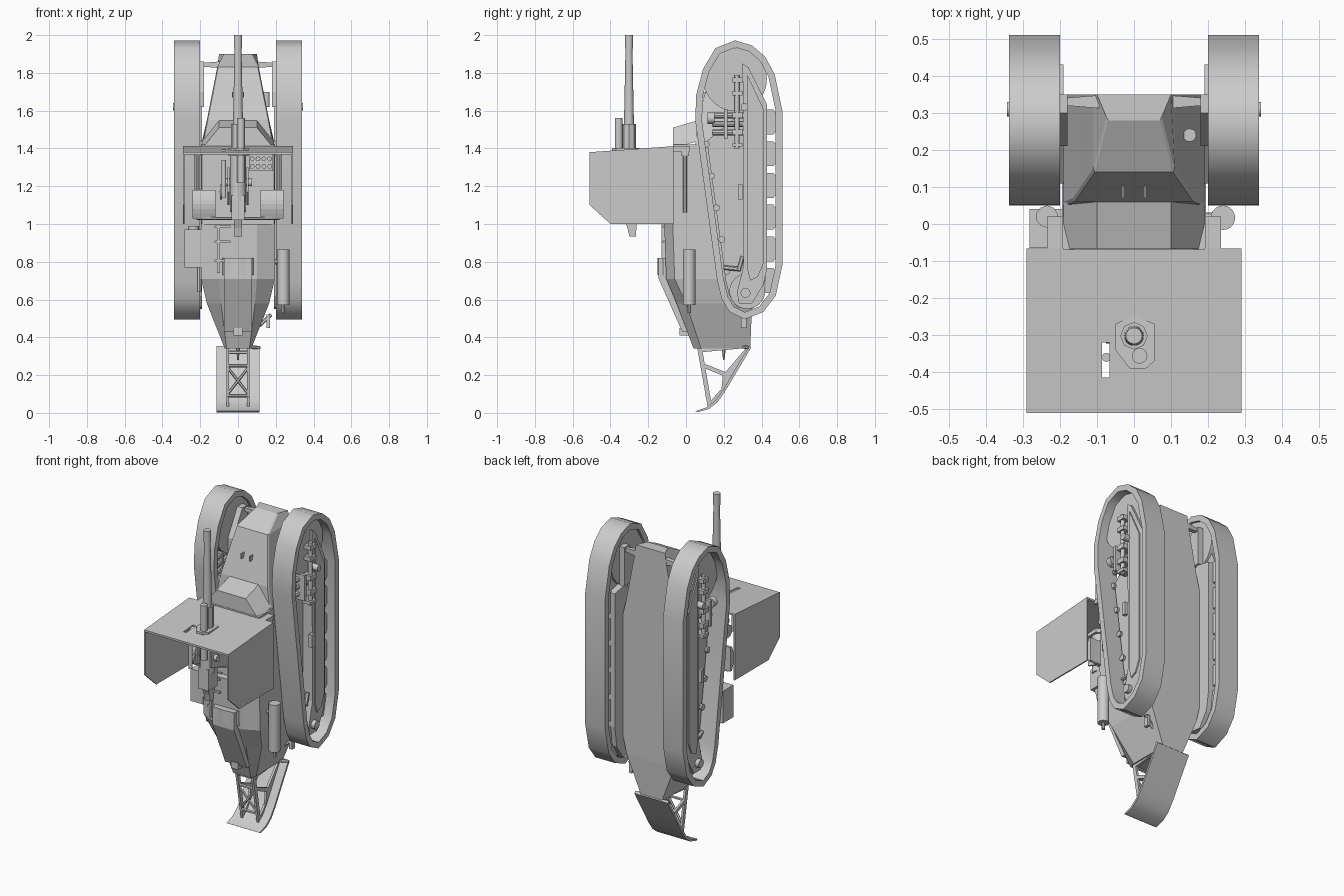
import bpy, bmesh, math
from mathutils import Vector


def finish(name, bm, smooth=False):
    bmesh.ops.remove_doubles(bm, verts=bm.verts, dist=1e-5)
    bmesh.ops.recalc_face_normals(bm, faces=bm.faces)
    me = bpy.data.meshes.new(name)
    bm.to_mesh(me)
    bm.free()
    ob = bpy.data.objects.new(name, me)
    bpy.context.collection.objects.link(ob)
    if smooth:
        bpy.ops.object.select_all(action='DESELECT')
        ob.select_set(True)
        bpy.context.view_layer.objects.active = ob
        bpy.ops.object.shade_smooth_by_angle(angle=math.radians(40))
    return ob


def loft(name, rings, closed=False, smooth=False):
    bm = bmesh.new()
    vs = [[bm.verts.new(p) for p in r] for r in rings]
    pairs = list(zip(vs, vs[1:])) + ([(vs[-1], vs[0])] if closed else [])
    for a, b in pairs:
        n = len(a)
        for i in range(n):
            j = (i + 1) % n
            bm.faces.new((a[i], a[j], b[j], b[i]))
    if not closed:
        bm.faces.new(vs[0])
        bm.faces.new(vs[-1])
    return finish(name, bm, smooth)


def prism_x(name, pts, x0, x1, smooth=False):
    return loft(name, [[(x, y, z) for y, z in pts] for x in (x0, x1)], smooth=smooth)


def box(name, x0, x1, y0, y1, z0, z1):
    return prism_x(name, [(y0, z0), (y1, z0), (y1, z1), (y0, z1)], x0, x1)


def tube(name, p0, p1, r, r2=None, n=16):
    p0, p1 = Vector(p0), Vector(p1)
    d = p1 - p0
    bm = bmesh.new()
    bmesh.ops.create_cone(bm, cap_ends=True, segments=n, radius1=r,
                          radius2=r if r2 is None else r2, depth=d.length)
    bm.transform(d.to_track_quat('Z', 'Y').to_matrix().to_4x4())
    bmesh.ops.translate(bm, verts=bm.verts, vec=(p0 + p1) / 2)
    return finish(name, bm, n > 8)


def ring(z, w1, y1, w2, y2, w3, y3):
    return [(w1, y1, z), (w2, y2, z), (w3, y3, z), (-w3, y3, z), (-w2, y2, z), (-w1, y1, z)]


# hull: tail taper, engine deck, fighting compartment, nose and cab
loft("rear_hull", [ring(.34, .06, .04, .07, .08, .07, .34), ring(.58, .09, -.05, .165, .0, .165, .35),
                   ring(.71, .1, -.105, .195, -.06, .195, .35), ring(1.0, .1, -.115, .195, -.07, .195, .35)])
loft("middle_hull", [ring(1.0, .19, -.07, .195, -.06, .195, .35), ring(1.42, .19, -.07, .195, -.06, .195, .35)])
loft("nose_hull", [ring(1.42, .185, .05, .19, .06, .195, .35), ring(1.55, .16, .06, .165, .07, .165, .35),
                   ring(1.83, .105, .14, .11, .15, .11, .35), ring(1.9, .07, .28, .075, .29, .1, .35)])
loft("driver_cab", [[(x * s, y, z + dz) for s, x, z in
                     ((1, .19, 1.4), (1, .1, 1.51), (-1, .1, 1.51), (-1, .19, 1.4))]
                    for y, dz in ((-.068, 0), (.06, .038))])
for x in (-.03, .03):
    box("vision_hook", x - .003, x + .003, .07, .11, 1.67, 1.70)

# engine cover and louvre on the tail
prism_x("engine_cover", [(-.145, .82), (-.145, .71), (-.02, .43), (.02, .43), (-.1, .72), (-.1, .82)], -.075, .075)
loft("curved_louvre", [[(.085 * math.sin(a), -.10 - .05 * math.cos(a), z)
                        for a in [math.pi * (i / 8 - .5) for i in range(9)]] for z in (.73, .82)])
box("deck_hinge", -.11, -.095, -.13, -.1, .74, 1.0)
for z in (.8, .9, .98):
    box("deck_clamp", -.125, -.04, -.125, -.11, z, z + .012)
tube("tow_pin", (0, .2, .28), (0, .2, .36), .004, .012, 8)
box("tow_block", -.025, .025, -.035, .02, .41, .45)

# tail skid plate with side trusses cut from flat plate
skid = [(.345, .345), (.27, .22), (.205, .11), (.165, .055), (.12, .02), (.06, .003)]
prism_x("skid_plate", skid + [(y - .01, z + .01 if z > .01 else z + .006) for y, z in reversed(skid)],
        -.115, .115, smooth=True)
for s in (-1, 1):
    x0, x1 = s * .048, s * .062
    for pts in ([(.06, .34), (.085, .34), (.135, .05), (.115, .03)],
                [(.06, .34), (.07, .32), (.335, .345), (.32, .36)],
                [(.085, .265), (.09, .24), (.20, .195), (.21, .215)],
                [(.335, .345), (.32, .345), (.195, .20), (.185, .10), (.205, .12)],
                [(.12, .05), (.15, .055), (.20, .12), (.18, .12)]):
        prism_x("skid_truss", pts, x0, x1)
    tube("skid_cross_brace", (s * .055, .11, .10), (-s * .055, .09, .24), .008, n=6)
for y, z in ((.08, .32), (.09, .25), (.112, .09)):
    tube("skid_rung", (-.055, y, z), (.055, y, z), .009, n=6)
tube("skid_handle", (.06, .30, .35), (.115, .335, .345), .009, n=6)

# running gear
outer = [(.26, 1.972), (.35, 1.945), (.42, 1.885), (.47, 1.79), (.51, 1.60), (.51, .78), (.475, .62), (.41, .535),
         (.31, .495), (.23, .535), (.19, .60), (.165, .70), (.05, 1.54), (.053, 1.68), (.09, 1.82), (.155, 1.93)]


def inset(pts, t):
    res, n = [], len(pts)
    for i in range(n):
        a, p, b = (Vector(pts[(i + k) % n]) for k in (-1, 0, 1))
        n1, n2 = ((q.y, -q.x) for q in ((p - a).normalized(), (b - p).normalized()))
        m = (Vector(n1) + Vector(n2)).normalized()
        res.append(tuple(p + m * t / m.dot(Vector(n1))))
    return res


inner = inset(outer, .035)
frame = [(.30, 1.85), (.33, 1.83), (.43, 1.63), (.43, .77), (.41, .68), (.35, .58), (.28, .58), (.27, .64), (.305, .78)]
panel = [(.325, 1.79), (.41, 1.61), (.41, .79), (.38, .72), (.34, .70), (.325, .76)]
for s in (-1, 1):
    loft("track_band", [[(s * x, *p[i]) for x, p in ((.2, outer), (.338, outer), (.338, inner), (.2, inner))]
                        for i in range(len(outer))], closed=True, smooth=True)
    prism_x("inner_girder", [(.11, 1.44), (.33, 1.62), (.43, 1.6), (.43, .77), (.41, .64), (.35, .55), (.27, .56),
                             (.23, .62), (.21, .70)], s * .19, s * .235)
    prism_x("track_frame", frame, s * .23, s * .30)
    prism_x("frame_panel", panel, s * .295, s * .308)
    # wheels
    tube("idler_wheel", (s * .215, .26, 1.765), (s * .285, .26, 1.765), .168, n=28)
    tube("sprocket", (s * .22, .325, .645), (s * .265, .325, .645), .095, n=18)
    tube("sprocket_hub", (s * .26, .315, .635), (s * .325, .315, .635), .026)
    loft("idler_axle_arm", [[(s * x, .33 + a * h, 1.843 + b * h) for a, b in ((-1, -1), (1, -1), (1, 1), (-1, 1))]
                            for x, h in ((.09, .018), (.2, .009))])
    prism_x("idler_fork", [(.21, 1.62), (.35, 1.62), (.35, 1.86), (.30, 1.86), (.21, 1.70)], s * .18, s * .216)
    # rail shoes and small rollers
    for i in range(6):
        z = .70 + i * .168
        prism_x("rail_shoe", [(.42, z - .066), (.462, z - .066), (.475, z - .05), (.475, z + .05),
                              (.462, z + .066), (.42, z + .066)], s * .22, s * .28)
        if i < 5:
            t = .225 - .137 * (z + .05 - .7) / .84
            tube("return_roller", (s * .21, t, z + .05), (s * .25, t, z + .05), .018, n=8)
    # track tension gear
    tube("tension_screw", (s * .31, .27, 1.40), (s * .31, .27, 1.79), .013, n=10)
    for z, h in ((1.41, .02), (1.47, .03), (1.56, .03), (1.68, .025), (1.75, .025)):
        box("screw_collar", s * .27, s * .33, .245, .30, z, z + h)
    for z in (1.485, 1.53, 1.575):
        tube("tension_arm", (s * .265, .14, z), (s * .28, .31, z), .016, n=8)
    tube("tension_pin", (s * .27, .115, 1.56), (s * .27, .15, 1.56), .03, n=10)
    box("arm_clamp", s * .25, s * .32, .20, .22, 1.45, 1.61)
    tube("axle_cap", (s * .28, .31, 1.62), (s * .343, .31, 1.62), .02)
    box("frame_step", s * .295, s * .318, .275, .30, 1.13, 1.21)
    tube("scraper_arm", (s * .25, .20, .77), (s * .27, .29, .76), .012, n=6)
    tube("scraper_bar", (s * .27, .28, .76), (s * .27, .30, .83), .012, n=6)

# gun shield with an aiming slit in the top plate and a collar around the gun
plate = prism_x("shield_top", [(-.51, 1.368), (-.51, 1.38), (-.066, 1.412), (-.066, 1.40)], -.29, .29)
cutter = box("cutter", -.086, -.066, -.415, -.32, 1.2, 1.5)
mod = plate.modifiers.new("cut", 'BOOLEAN')
mod.object = cutter
mod.solver = 'EXACT'
cutter.hide_render = True
plate_mesh = bpy.data.meshes.new_from_object(plate.evaluated_get(bpy.context.evaluated_depsgraph_get()))
plate.modifiers.clear()
plate.data = plate_mesh
bpy.data.objects.remove(cutter)
collar = [(-.05, -.27), (0, -.245), (.055, -.27), (.055, -.37), (.03, -.392), (-.01, -.392), (-.05, -.34)]
loft("gun_collar", [[(x, y, z) for x, y in collar] for z in (1.36, 1.402)])
for s in (-1, 1):
    prism_x("shield_side", [(-.51, 1.37), (-.51, 1.10), (-.40, 1.0), (-.066, 1.0), (-.066, 1.40)], s * .282, s * .29)
    box("shield_bracket", s * .19, s * .235, -.07, .02, 1.385, 1.41)
    tube("shield_stay", (s * .22, -.005, 1.06), (s * .22, -.005, 1.41), .01, n=8)
    box("stay_foot", s * .19, s * .232, -.025, .015, 1.36, 1.41)
    # curved crew seats
    loft("crew_seat", [[(s * x, -.11 - .02 * math.sin(math.pi * i / 6), 1.03 + .025 * i) for i in range(7)]
                       + [(s * x, -.095, 1.18), (s * x, -.095, 1.03)] for x in (.12, .24)])
    tube("seat_arm", (s * .03, -.12, 1.03), (s * .22, -.1, 1.03), .008, n=6)

# gun barrel, recoil tube, breech and pedestal
gy = -.302
tube("gun_barrel", (0, gy, 1.3), (0, gy, 1.95), .031, .018, 20)
tube("muzzle", (0, gy, 1.93), (0, gy, 2.0), .022, n=20)
tube("barrel_sleeve", (0, gy, 1.33), (0, gy, 1.53), .037, n=8)
tube("recoil_tube", (.015, -.356, 1.22), (.015, -.356, 1.56), .021)
tube("gun_cradle", (0, gy, 1.12), (0, gy, 1.36), .045, n=10)
box("breech", -.035, .035, gy - .04, gy + .05, 1.02, 1.15)
prism_x("breech_tail", [(-.33, 1.03), (-.31, .98), (-.30, .935), (-.265, .935), (-.26, 1.03)], -.02, .02)
prism_x("gun_mount", [(-.29, 1.27), (-.29, 1.15), (-.06, 1.06), (-.06, 1.33)], -.04, .04)
for s in (-1, 1):
    prism_x("cradle_cheek", [(-.34, 1.3), (-.34, 1.17), (-.12, 1.1), (-.12, 1.28)], s * .045, s * .055)
tube("trunnion", (-.075, gy, 1.22), (.075, gy, 1.22), .02)
tube("gun_sight", (-.075, -.36, 1.14), (-.075, -.36, 1.34), .012, n=10)
tube("hand_wheel", (-.095, -.28, 1.17), (-.085, -.28, 1.17), .04)
tube("elevation_shaft", (-.09, -.28, 1.17), (-.05, -.2, 1.24), .01, n=8)

# ammunition rack
box("ammo_rack", .06, .185, -.09, -.065, 1.28, 1.37)
for i in range(4):
    for j in range(2):
        x, z = .075 + i * .031, 1.305 + j * .04
        tube("ammo_round", (x, -.105, z), (x, -.085, z), .013, n=8)

# tool box, exhaust, side fittings
box("tool_box", -.282, -.195, -.065, .04, .77, .97)
tube("tool_box_knob", (-.235, .02, .96), (-.235, .02, .99), .03, n=10)
tube("exhaust_muffler", (.24, .017, .57), (.24, .017, .865), .033, n=20)
tube("exhaust_tail", (.24, .017, .53), (.24, .017, .58), .01, n=8)
tube("exhaust_pipe", (.19, .017, .8), (.24, .017, .8), .014, n=8)
tube("jack_body", (-.205, .0, .64), (-.205, .0, .77), .012, n=8)
tube("rear_hook", (.11, .30, .46), (.175, .31, .52), .01, n=6)
box("tow_hook", .15, .17, .29, .32, .45, .52)
tube("headlamp", (.15, .24, 1.62), (.15, .24, 1.70), .018, n=12)
